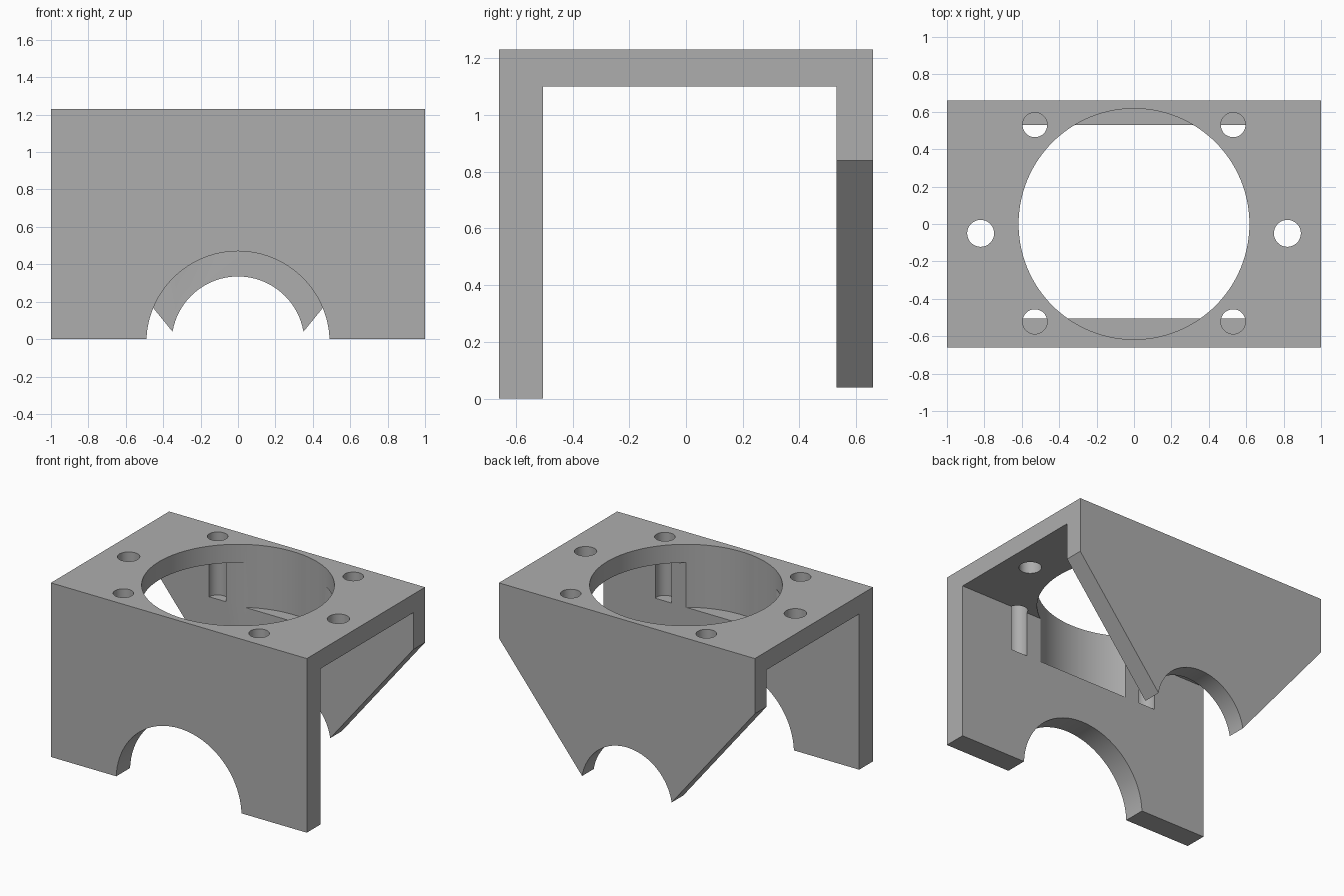
import bpy, bmesh, math
from mathutils import Vector

old = bpy.data.objects.get("Cube")
if old:
    bpy.data.objects.remove(old, do_unlink=True)

grey = bpy.data.materials.new("plain grey")
grey.use_nodes = True
grey.diffuse_color = (0.42, 0.42, 0.42, 1)
grey.node_tree.nodes["Principled BSDF"].inputs["Base Color"].default_value = grey.diffuse_color


def prism(name, points, depth):
    """Extrude a closed outline of 3D points along a depth vector."""
    bm = bmesh.new()
    face = bm.faces.new([bm.verts.new(p) for p in points])
    new = bmesh.ops.extrude_face_region(bm, geom=[face])["geom"]
    moved = [v for v in new if isinstance(v, bmesh.types.BMVert)]
    bmesh.ops.translate(bm, verts=moved, vec=Vector(depth))
    bmesh.ops.recalc_face_normals(bm, faces=bm.faces)
    mesh = bpy.data.meshes.new(name)
    bm.to_mesh(mesh)
    bm.free()
    mesh.materials.append(grey)
    obj = bpy.data.objects.new(name, mesh)
    bpy.context.collection.objects.link(obj)
    return obj


def circle(radius, steps):
    angles = [math.tau * i / steps for i in range(steps)]
    return [(radius * math.cos(a), radius * math.sin(a)) for a in angles]


def vertical_hole(x, y, radius, steps=48):
    ring = [(x + u, y + v, HOLE_FLOOR) for u, v in circle(radius, steps)]
    return prism("hole_cutter", ring, (0, 0, 1))


def arch(radius, y):
    ring = [(u, y, v - 0.02) for u, v in circle(radius, 96)]
    return prism("arch_cutter", ring, (0, 0.4, 0))


# U-shaped bracket: front wall, top plate and back wall
HEIGHT, UNDERSIDE, HALF_DEPTH = 1.23, 1.10, 0.66
FRONT_INNER, BACK_INNER = -0.505, 0.53
HOLE_FLOOR = 0.785
outline = [(-HALF_DEPTH, 0), (-HALF_DEPTH, HEIGHT), (HALF_DEPTH, HEIGHT), (HALF_DEPTH, 0),
           (BACK_INNER, 0), (BACK_INNER, UNDERSIDE), (FRONT_INNER, UNDERSIDE), (FRONT_INNER, 0)]
bracket = prism("bracket", [(-1, y, z) for y, z in outline], (2, 0, 0))

# Arched notches and the large top opening
cutters = [arch(0.49, -0.8), arch(0.355, 0.4), vertical_hole(0, 0, 0.617, 128)]

for side in (-1, 1):
    # Slanted lower corners of the back wall
    corner = [(1.2, 1.086), (0.2, -0.145), (1.2, -0.145)]
    cutters.append(prism("corner_cutter", [(side * x, 0.4, z) for x, z in corner], (0, 0.4, 0)))
    # Screw holes
    cutters.append(vertical_hole(side * 0.82, -0.05, 0.072))
    for y in (-0.522, 0.53):
        cutters.append(vertical_hole(side * 0.53, y, 0.066))

for cutter in cutters:
    cutter.hide_render = True
    mod = bracket.modifiers.new("cut", "BOOLEAN")
    mod.operation = "DIFFERENCE"
    mod.solver = "EXACT"
    mod.object = cutter

# Bake the cuts and drop the cutters
bpy.context.view_layer.update()
graph = bpy.context.evaluated_depsgraph_get()
result = bpy.data.meshes.new_from_object(bracket.evaluated_get(graph))
bracket.modifiers.clear()
bracket.data = result
for cutter in cutters:
    bpy.data.objects.remove(cutter, do_unlink=True)
result.materials.clear()
result.materials.append(grey)
for poly in result.polygons:
    poly.material_index = 0

bpy.ops.object.select_all(action="DESELECT")
bracket.select_set(True)
bpy.context.view_layer.objects.active = bracket
bpy.ops.object.shade_smooth_by_angle(angle=math.radians(30))
